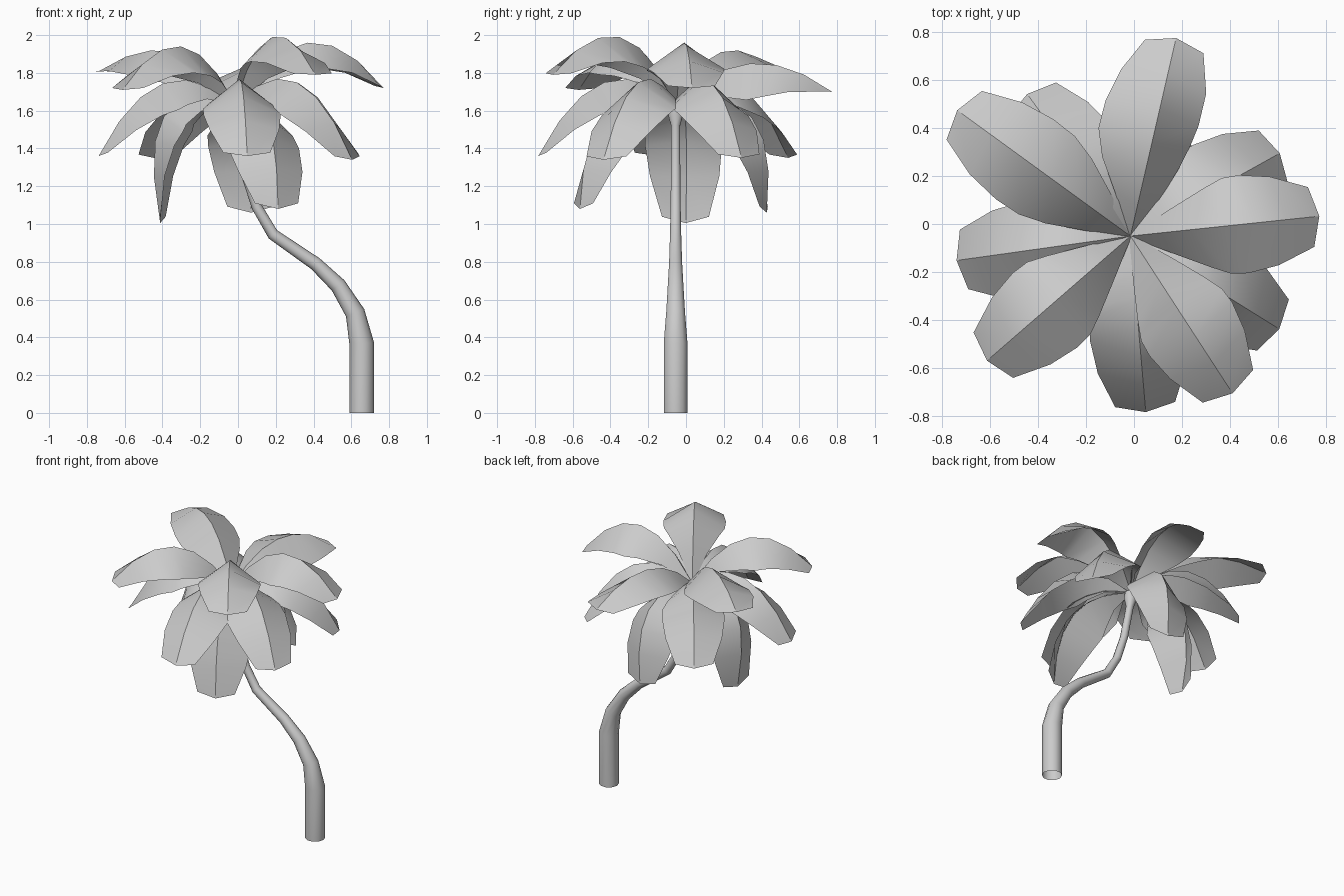
import bpy, bmesh, math
from mathutils import Vector

if "Cube" in bpy.data.objects:
    bpy.data.objects.remove(bpy.data.objects["Cube"])

CX, CY, CZ = -0.015, -0.05, 1.63   # crown centre, where all fronds meet


def finish(bm, name):
    bmesh.ops.recalc_face_normals(bm, faces=bm.faces)
    me = bpy.data.meshes.new(name)
    bm.to_mesh(me)
    bm.free()
    ob = bpy.data.objects.new(name, me)
    bpy.context.collection.objects.link(ob)
    return ob


# Trunk: tapered bent tube along (x, z, radius), open at the foot, ending in a small bulb
PATH = [(0.655, 0, .066), (0.655, .37, .066), (0.62, .53, .052), (0.53, .675, .043),
        (0.41, .79, .036), (0.185, .945, .031), (0.10, 1.09, .028), (0.04, 1.27, .026),
        (-0.01, 1.52, .025), (-0.015, 1.58, .042), (-0.015, 1.63, .035)]


def build_trunk(sides=10):
    bm = bmesh.new()
    pts = [Vector((x, -0.055, z)) for x, z, r in PATH]
    rings = []
    for i, p in enumerate(pts):
        d = (pts[min(i + 1, len(pts) - 1)] - pts[max(i - 1, 0)]).normalized()
        if i < 2:
            d = Vector((0, 0, 1))
        v = Vector((0, 1, 0))
        u = v.cross(d)
        ring = []
        for k in range(sides):
            a = 2 * math.pi * k / sides
            ring.append(bm.verts.new(p + (u * math.cos(a) + v * math.sin(a)) * PATH[i][2]))
        rings.append(ring)
    for a, b in zip(rings, rings[1:]):
        for k in range(sides):
            n = (k + 1) % sides
            bm.faces.new((a[k], a[n], b[n], b[k])).smooth = True
    bm.faces.new(rings[-1])
    finish(bm, "trunk")


# Frond: folded sheet with a sharp midrib, arching from the crown through mid to tip
WIDTH = [.006, .095, .165, .2, .205, .185, .125]
DROP = [.0, .07, .13, .15, .13, .08, .02]


def build_frond(name, angle, mid, tip, roll=0):
    a = math.radians(angle)
    out, side, up = Vector((math.cos(a), math.sin(a), 0)), Vector((-math.sin(a), math.cos(a), 0)), Vector((0, 0, 1))
    p0, pm, p2 = Vector((0, CZ)), Vector(mid), Vector(tip)
    p1 = 2 * pm - (p0 + p2) / 2
    bm = bmesh.new()
    rows = []
    for i, (w, drop) in enumerate(zip(WIDTH, DROP)):
        t = i / (len(WIDTH) - 1)
        p = p0 * (1 - t) ** 2 + p1 * 2 * t * (1 - t) + p2 * t * t
        d = ((p1 - p0) * (1 - t) + (p2 - p1) * t).normalized()
        c = Vector((CX, CY, 0)) + out * p.x + up * p.y
        nrm = out * d.y - up * d.x
        r = math.radians(roll) * math.sin(math.pi * t)
        s = side * math.cos(r) - nrm * math.sin(r)
        low = (nrm * math.cos(r) + side * math.sin(r)) * drop
        if i == len(WIDTH) - 1:   # blunt tip corners sit slightly behind the midrib
            low -= (out * d.x + up * d.y) * 0.03
        rows.append([bm.verts.new(c + s * w + low), bm.verts.new(c), bm.verts.new(c - s * w + low)])
    for r, s in zip(rows, rows[1:]):
        for k in (0, 1):
            bm.faces.new((r[k], r[k + 1], s[k + 1], s[k])).smooth = True
    for r, s in zip(rows, rows[1:]):
        bm.edges.get((r[1], s[1])).smooth = False
    finish(bm, name)


# Angle, (mid radius, mid z), (tip radius, tip z), optional roll
TIERS = {
    "upper_frond": [(77, (.40, 1.85), (.845, 1.70), 14), (6, (.385, 1.96), (.79, 1.72)),
                    (-57, (.36, 1.99), (.78, 1.79)), (221, (.38, 1.94), (.79, 1.71)),
                    (144, (.40, 1.91), (.89, 1.81))],
    "middle_frond": [(-85, (.385, 1.75), (.735, 1.36)), (-32, (.385, 1.75), (.73, 1.34)),
                     (29, (.385, 1.745), (.71, 1.35)), (126, (.385, 1.735), (.73, 1.35)),
                     (188, (.385, 1.745), (.73, 1.36))],
    "drooping_frond": [(173, (.38, 1.57), (.40, 1.005)), (-66, (.41, 1.57), (.56, 1.08)),
                       (80, (.405, 1.565), (.485, 1.06))],
}

build_trunk()
for tier, fronds in TIERS.items():
    for n, frond in enumerate(fronds, 1):
        build_frond(f"{tier}_{n}", *frond)
